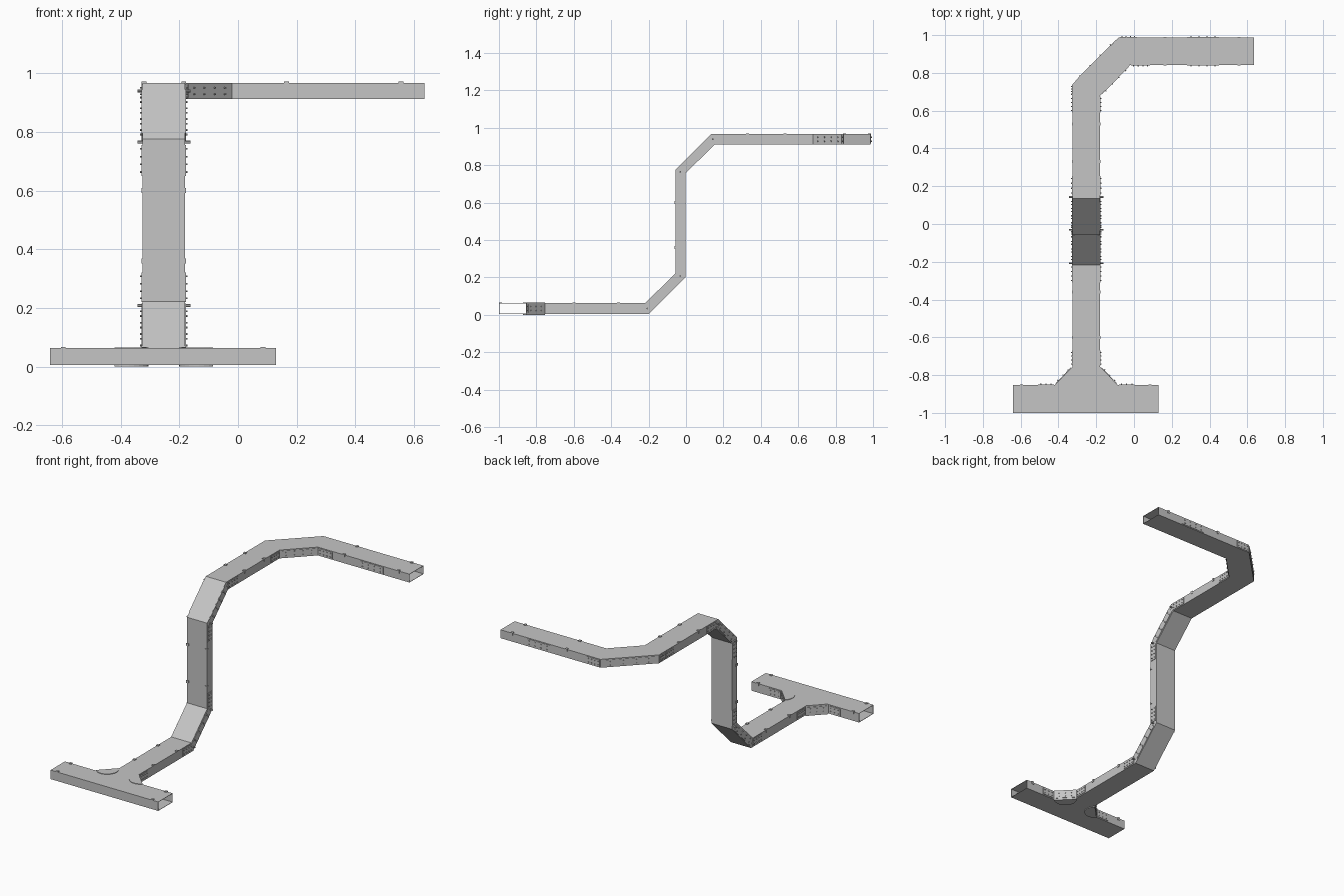
import bpy, bmesh, math
from mathutils import Vector, Matrix

cube = bpy.data.objects.get("Cube")
if cube:
    bpy.data.objects.remove(cube)

STEEL = (0.56, 0.56, 0.56, 1)
steel = bpy.data.materials.new("galvanised grey")
steel.use_nodes = True
steel.diffuse_color = STEEL
steel.node_tree.nodes["Principled BSDF"].inputs["Base Color"].default_value = STEEL

XL, XR = -0.325, -0.18            # side walls of the main run
LOW, LOW_TOP = 0.005, 0.063       # lower duct floor and lid
HIGH, HIGH_TOP = 0.912, 0.966     # upper duct floor and lid


def finish(bm, name):
    mesh = bpy.data.meshes.new(name)
    bm.to_mesh(mesh)
    bm.free()
    obj = bpy.data.objects.new(name, mesh)
    mesh.materials.append(steel)
    bpy.context.collection.objects.link(obj)
    return obj


def prism(name, outline, place, lo, hi, open_edges=(), wall=0.003):
    """Extrude an outline; open_edges lists the sides left open."""
    bm = bmesh.new()
    a = [bm.verts.new(place(u, v, lo)) for u, v in outline]
    b = [bm.verts.new(place(u, v, hi)) for u, v in outline]
    bm.faces.new(a)
    bm.faces.new(b)
    n = len(outline)
    sides = [bm.faces.new((a[i], a[(i + 1) % n], b[(i + 1) % n], b[i])) for i in range(n)]
    bmesh.ops.recalc_face_normals(bm, faces=bm.faces)
    bmesh.ops.delete(bm, geom=[sides[i] for i in open_edges], context="FACES_ONLY")
    obj = finish(bm, name)
    if open_edges:
        mod = obj.modifiers.new("sheet", "SOLIDIFY")
        mod.thickness = wall
        mod.offset = -1
    return obj


def plan(u, v, w):
    return (u, v, w)


def side(u, v, w):
    return (w, u, v)


def box(bm, frame, size, centre):
    m = frame @ Matrix.Translation(centre) @ Matrix.Diagonal((*size, 1))
    bmesh.ops.create_cube(bm, size=1, matrix=m)


def bolt(bm, frame, centre, radius, height):
    bmesh.ops.create_cone(bm, cap_ends=True, segments=6, radius1=radius, radius2=radius,
                          depth=height, matrix=frame @ Matrix.Translation(centre))


def wall_frame(a, b, normal):
    x = (Vector(b) - Vector(a)).normalized()
    z = Vector(normal).normalized()
    m = Matrix((x, z.cross(x), z)).transposed().to_4x4()
    m.translation = Vector(a)
    return m


def splice(bm, a, b, normal, cols=4):
    """Thin plate on a wall from a to b with two rows of bolts."""
    f = wall_frame(a, b, normal)
    length = (Vector(b) - Vector(a)).length
    box(bm, f, (length, 0.044, 0.003), (length / 2, 0, 0.0015))
    for i in range(cols):
        u = length * (i + 0.5) / cols
        for v in (-0.011, 0.011):
            bolt(bm, f, (u, v, 0.004), 0.0032, 0.008)


# Duct shells
tee = [(-0.64, -1), (0.13, -1), (0.13, -0.853), (-0.085, -0.853), (XR, -0.755),
       (XR, -0.68), (XL, -0.68), (XL, -0.755), (-0.42, -0.853), (-0.64, -0.853)]
prism("tee_duct", tee, plan, LOW, LOW_TOP, (1, 5, 9))

riser = [(-0.68, LOW), (-0.2, LOW), (-0.003, 0.202), (-0.003, 0.757), (0.155, HIGH),
         (0.55, HIGH), (0.55, HIGH_TOP), (0.135, HIGH_TOP), (-0.057, 0.775),
         (-0.057, 0.222), (-0.218, LOW_TOP), (-0.68, LOW_TOP)]
prism("riser_duct", riser, side, XL, XR, (5, 11))

bend = [(XL, 0.55), (XR, 0.55), (XR, 0.68), (-0.02, 0.843), (0.635, 0.843),
        (0.635, 0.987), (-0.08, 0.987), (XL, 0.74)]
prism("corner_duct", bend, plan, HIGH, HIGH_TOP, (0, 4))

# Half-round gusset plates above and below the tee
for word, sx in (("right", -1), ("left", 1)):
    mid = Vector((-0.2525 + sx * 0.12, -0.804))
    start = math.atan2(0.049, -sx * 0.0475)
    arc = []
    for i in range(13):
        t = start + sx * math.pi * i / 12 * 1.0
        arc.append((mid.x + 0.068 * math.cos(t), mid.y + 0.068 * math.sin(t)))
    prism(word + "_gusset_top", arc, plan, LOW_TOP, LOW_TOP + 0.003)
    prism(word + "_gusset_bottom", arc, plan, 0, LOW)

# Splice plates on both side walls of the main run
bm = bmesh.new()
zl, zh = (LOW + LOW_TOP) / 2, (HIGH + HIGH_TOP) / 2
runs = [((-0.75, zl), (-0.67, zl)), ((-0.31, zl), (-0.215, zl)),
        ((-0.2, 0.045), (-0.04, 0.2)), ((-0.03, 0.22), (-0.03, 0.32)),
        ((-0.03, 0.65), (-0.03, 0.755)), ((-0.02, 0.78), (0.13, 0.928)),
        ((0.15, zh), (0.255, zh)), ((0.59, zh), (0.675, zh))]
for x, nx in ((XL, -1), (XR, 1)):
    for a, b in runs:
        splice(bm, (x, *a), (x, *b), (nx, 0, 0))
    # Larger pivot bolts at the folds
    for y, z in ((-0.207, zl), (-0.03, 0.208), (-0.03, 0.765), (0.143, zh)):
        f = wall_frame((x, y, z), (x, y + 1, z), (nx, 0, 0))
        bolt(bm, f, (0, 0, 0.009), 0.005, 0.018)
finish(bm, "run_splice_plates")

# Splice plates around the corner and along the end arm
bm = bmesh.new()
for a, b, n in [((XL, 0.68), (XL, 0.735), (-1, 0)), ((-0.31, 0.755), (-0.095, 0.972), (-1, 1)),
                ((-0.075, 0.987), (0.015, 0.987), (0, 1)), ((-0.17, 0.69), (-0.03, 0.833), (1, -1)),
                ((-0.015, 0.843), (0.085, 0.843), (0, -1)), ((0.28, 0.843), (0.45, 0.843), (0, -1)),
                ((0.28, 0.987), (0.45, 0.987), (0, 1))]:
    splice(bm, (*a, zh), (*b, zh), (*n, 0))
finish(bm, "corner_splice_plates")

# Splice plates on the tee's angled and rear walls
bm = bmesh.new()
for s in (-1, 1):
    c = -0.2525
    splice(bm, (c + s * 0.08, -0.762, zl), (c + s * 0.16, -0.845, zl), (s, 0.97, 0), 3)
    splice(bm, (c + s * 0.172, -0.853, zl), (c + s * 0.255, -0.853, zl), (0, 1, 0), 3)
finish(bm, "tee_splice_plates")

# Lid clips: a tab over the lid edge and one down the wall
bm = bmesh.new()


def clip(pos, wall, lid):
    wall, lid = Vector(wall), Vector(lid)
    f = wall_frame(pos, Vector(pos) + wall, lid)
    box(bm, f, (0.016, 0.016, 0.005), (-0.005, 0, 0.002))
    box(bm, f, (0.003, 0.016, 0.018), (0.0015, 0, -0.0045))


for x, nx in ((XL, -1), (XR, 1)):
    for y in (-0.6, -0.36):
        clip((x, y, LOW_TOP), (nx, 0, 0), (0, 0, 1))
    for y in (0.33, 0.53):
        clip((x, y, HIGH_TOP), (nx, 0, 0), (0, 0, 1))
    for z in (0.36, 0.6):
        clip((x, -0.057, z), (nx, 0, 0), (0, -1, 0))
for y, ny in ((0.843, -1), (0.987, 1)):
    for x in (0.165, 0.555):
        clip((x, y, HIGH_TOP), (0, ny, 0), (0, 0, 1))
for y, ny in ((-0.997, -1), (-0.853, 1)):
    for x in (-0.595, 0.085):
        clip((x, y, LOW_TOP), (0, ny, 0), (0, 0, 1))
finish(bm, "lid_clips")
